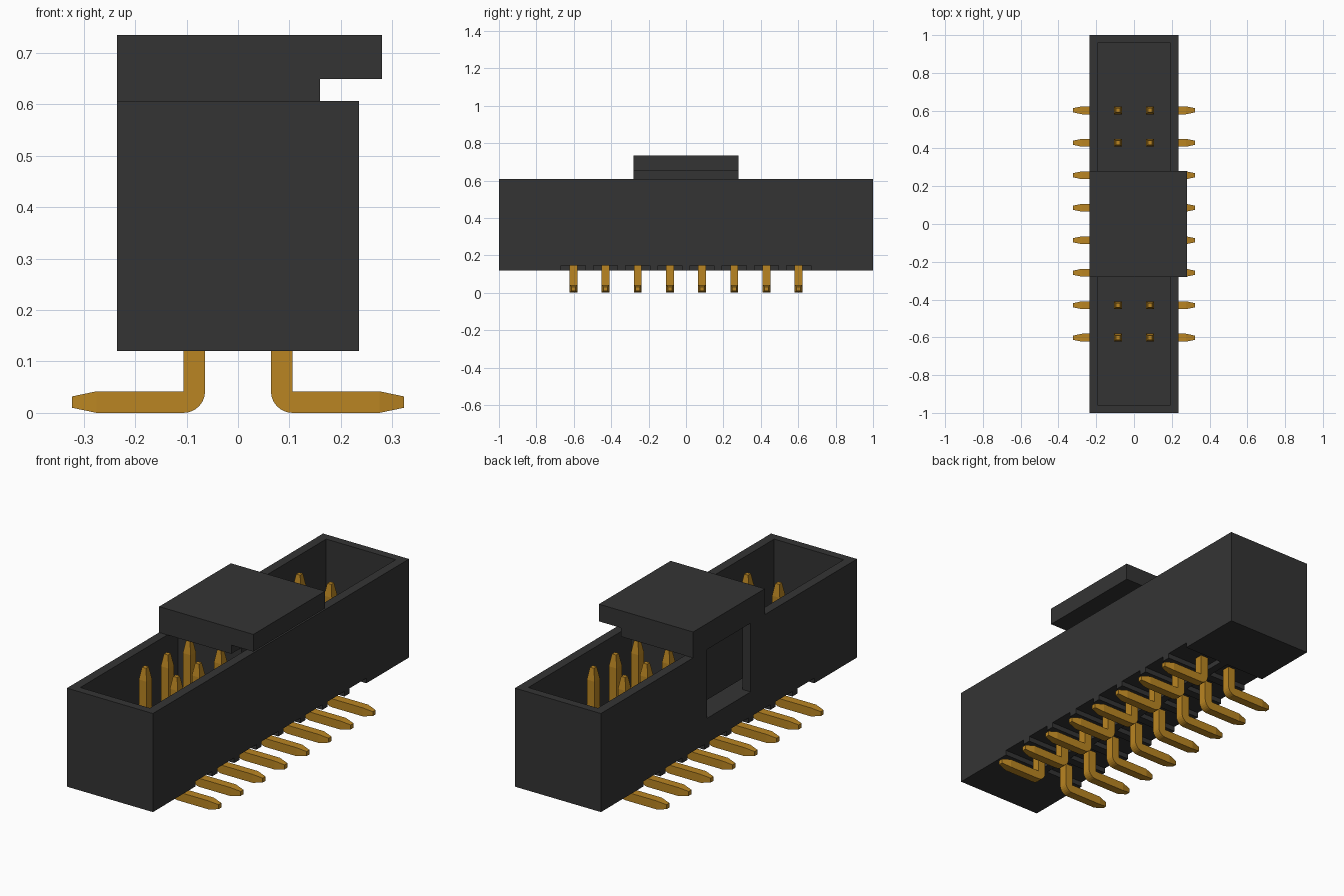
import bpy, bmesh
from math import sin, cos, pi

cube = bpy.data.objects.get("Cube")
if cube:
    bpy.data.objects.remove(cube, do_unlink=True)


def material(name, rgb):
    m = bpy.data.materials.new(name)
    m.use_nodes = True
    color = (*rgb, 1)
    m.diffuse_color = color
    bsdf = next(n for n in m.node_tree.nodes if n.type == 'BSDF_PRINCIPLED')
    bsdf.inputs["Base Color"].default_value = color
    return m


black = material("black_plastic", (0.034, 0.034, 0.034))
gold = material("gold_metal", (0.49, 0.235, 0.016))


def add_box(bm, x, y, z):
    """Box from (min, max) pairs."""
    verts = bmesh.ops.create_cube(bm, size=1)["verts"]
    for v in verts:
        v.co = [r[0] if c < 0 else r[1] for c, r in zip(v.co, (x, y, z))]


def make_object(name, bm, mat):
    bmesh.ops.recalc_face_normals(bm, faces=bm.faces)
    mesh = bpy.data.meshes.new(name)
    bm.to_mesh(mesh)
    bm.free()
    mesh.materials.append(mat)
    ob = bpy.data.objects.new(name, mesh)
    bpy.context.collection.objects.link(ob)
    return ob


def boxes(name, mat, *ranges):
    bm = bmesh.new()
    for r in ranges:
        add_box(bm, *r)
    return make_object(name, bm, mat)


def cut(target, cutter):
    mod = target.modifiers.new("cut", 'BOOLEAN')
    mod.operation, mod.solver, mod.object = 'DIFFERENCE', 'EXACT', cutter
    bpy.context.view_layer.objects.active = target
    bpy.ops.object.modifier_apply(modifier=mod.name)
    bpy.data.objects.remove(cutter, do_unlink=True)


PITCH = 0.172
rows = [(i - 3.5) * PITCH for i in range(8)]
BASE, RIM, FLOOR = 0.12, 0.607, 0.267
W, INNER = 0.235, 0.19

# Open housing with a keying notch in one long wall
housing = boxes("housing", black, ((-W, W), (-1, 1), (BASE, RIM)))
cut(housing, boxes("cavity_cutter", black,
                   ((-INNER, INNER), (-0.96, 0.96), (FLOOR, 0.8))))
cut(housing, boxes("notch_cutter", black,
                   ((-0.3, -0.15), (-0.17, 0.17), (FLOOR, 0.8))))

# Shallow relief pockets under the housing, either side of a central spine
pockets = [((min(s * 0.02, s * 0.3), max(s * 0.02, s * 0.3)),
            (y - 0.065, y + 0.065), (0.05, 0.145)) for y in rows for s in (-1, 1)]
cut(housing, boxes("pocket_cutter", black, *pockets))

# Pick-up cap: overhanging plate, neck and plug
boxes("cap_plate", black, ((-W, 0.28), (-0.28, 0.28), (0.65, 0.735)))
boxes("cap_neck", black, ((-W, 0.16), (-0.28, 0.28), (RIM, 0.65)))
boxes("cap_plug", black, ((-INNER + 0.002, 0.16), (-0.2, 0.2), (0.32, RIM)))


# Bent pin: each section is (outer x, outer z, inner x, inner z, half width)
def pin_mesh():
    h, t, x0 = 0.021, 0.011, 0.085
    bend = x0 + h
    sections = [(x0 - t, 0.6, x0 + t, 0.6, t),
                (x0 - h, 0.54, x0 + h, 0.54, h)]
    for i in range(7):
        a = i / 6 * pi / 2
        sections.append((bend - 2 * h * cos(a), 2 * h - 2 * h * sin(a), bend, 2 * h, h))
    sections += [(0.275, 0, 0.275, 2 * h, h),
                 (0.323, h - t, 0.323, h + t, t)]
    bm = bmesh.new()
    rings = [[bm.verts.new(p) for p in
              ((ox, -w, oz), (ix, -w, iz), (ix, w, iz), (ox, w, oz))]
             for ox, oz, ix, iz, w in sections]
    for a, b in zip(rings, rings[1:]):
        for k in range(4):
            n = (k + 1) % 4
            bm.faces.new((a[k], a[n], b[n], b[k]))
    bm.faces.new(rings[0])
    bm.faces.new(rings[-1])
    bmesh.ops.remove_doubles(bm, verts=bm.verts, dist=0.0001)
    return bm


# Two rows of pins sharing one mesh
first = make_object("pin_left_1", pin_mesh(), gold)
first.location.y = rows[0]
for i, y in enumerate(rows):
    for side, angle in (("left", 0), ("right", pi)):
        if i == 0 and side == "left":
            continue
        pin = bpy.data.objects.new(f"pin_{side}_{i + 1}", first.data)
        pin.location.y = y
        pin.rotation_euler.z = angle
        bpy.context.collection.objects.link(pin)
